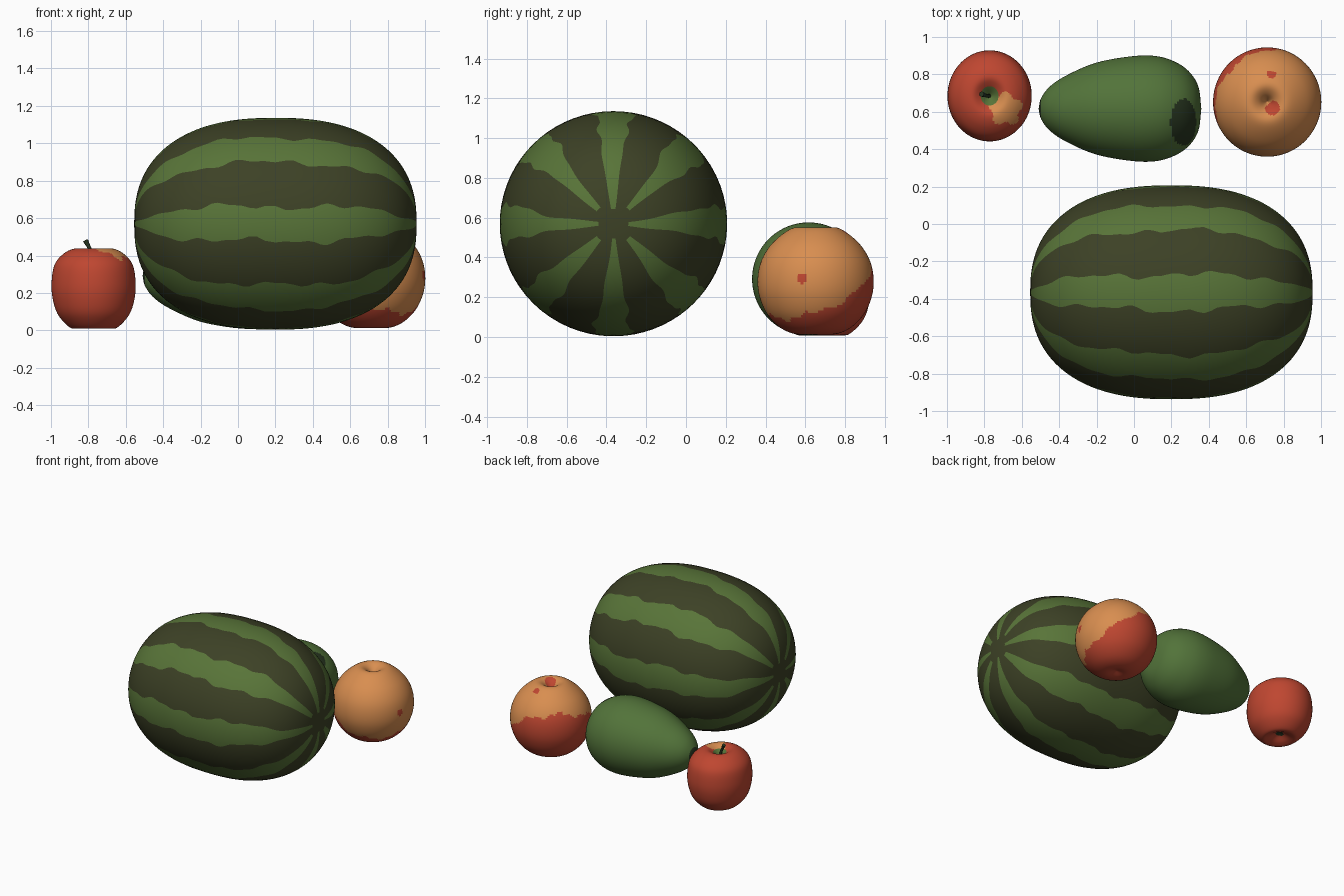
import bpy, math, random
from mathutils import Vector

if "Cube" in bpy.data.objects:
    bpy.data.objects.remove(bpy.data.objects["Cube"])

random.seed(4)
TAU = 2 * math.pi


def material(name, rgb):
    m = bpy.data.materials.new(name)
    m.diffuse_color = (*rgb, 1)
    m.use_nodes = True
    m.node_tree.nodes["Principled BSDF"].inputs["Base Color"].default_value = m.diffuse_color
    return m


DARK_RIND = material("dark rind", (0.046, 0.053, 0.019))
LIGHT_RIND = material("light rind", (0.098, 0.175, 0.040))
GREEN = material("avocado green", (0.085, 0.172, 0.042))
STEM = material("stem dark green", (0.020, 0.035, 0.014))
RED = material("fruit red", (0.520, 0.062, 0.030))
ORANGE = material("fruit orange", (0.690, 0.270, 0.080))


def smooth_profile(pts, steps=7):
    """Catmull-Rom curve through (axial, radius) points."""
    p = [Vector(q) for q in pts]
    p = [2 * p[0] - p[1]] + p + [2 * p[-1] - p[-2]]
    out = []
    for a, b, c, d in zip(p, p[1:], p[2:], p[3:]):
        for i in range(steps):
            t = i / steps
            out.append(0.5 * (2 * b + (c - a) * t + (2 * a - 5 * b + 4 * c - d) * t * t
                              + (3 * b - a - 3 * c + d) * t ** 3))
    out.append(p[-2])
    return [(v.x, max(v.y, 0)) for v in out]


def lathe(name, profile, place, angles, mats, rule):
    """Closed skin: profile ends are poles, place(axial, radius, angle) gives a point,
    rule(centre, row, column) picks the material index."""
    n = len(angles(0))
    verts = [place(*profile[0], 0)]
    for ax, r in profile[1:-1]:
        verts += [place(ax, r, a) for a in angles(ax)]
    verts.append(place(*profile[-1], 0))
    last, rows, faces, keys = len(verts) - 1, len(profile) - 2, [], []
    for j in range(n):
        k = (j + 1) % n
        faces.append((0, 1 + k, 1 + j))
        keys.append((0, j))
        for i in range(rows - 1):
            a, b = 1 + i * n, 1 + (i + 1) * n
            faces.append((a + j, a + k, b + k, b + j))
            keys.append((i + 1, j))
        a = 1 + (rows - 1) * n
        faces.append((a + j, a + k, last))
        keys.append((rows, j))
    me = bpy.data.meshes.new(name)
    me.from_pydata(verts, [], faces)
    for m in mats:
        me.materials.append(m)
    for f, (i, j) in zip(me.polygons, keys):
        f.use_smooth = True
        f.material_index = rule(f.center, i, j)
    ob = bpy.data.objects.new(name, me)
    bpy.context.collection.objects.link(ob)
    return ob


def even(n):
    ring = [TAU * j / n for j in range(n)]
    return lambda ax: ring


def along_z(cx, cy, sy=1.0):
    return lambda z, r, a: (cx + r * math.cos(a), cy + r * sy * math.sin(a), z)


def along_x(cy, cz, sz=1.0):
    return lambda x, r, a: (x, cy + r * math.cos(a), cz + r * sz * math.sin(a))


# Watermelon: blunt ellipsoid, mesh lines follow the wavy stripe edges
ROWS, LIGHT, DARK = 72, 4, 5
melon_profile = []
for i in range(ROWS + 1):
    t = math.pi * i / ROWS
    c = math.cos(t)
    melon_profile.append((0.2 - 0.755 * math.copysign(abs(c) ** (2 / 2.4), c),
                          0.572 * max(math.sin(t), 0) ** (2 / 2.4)))
melon_profile[0] = (melon_profile[0][0], 0)
melon_profile[-1] = (melon_profile[-1][0], 0)
phases = [[random.uniform(0, TAU) for _ in range(3)] for _ in range(16)]


def melon_angles(x):
    u = min(abs(x - 0.2) / 0.755, 1)
    half = 0.165 * (1 - 0.25 * u ** 6)
    edges = []
    for e in range(16):
        p = phases[e]
        wave = (0.022 * math.sin(9 * x + p[0]) + 0.018 * math.sin(23 * x + p[1])
                + 0.012 * math.sin(41 * x + p[2]))
        edges.append((e // 2) * TAU / 8 + (half if e % 2 else -half) + wave)
    edges.append(edges[0] + TAU)
    out = []
    for e in range(16):
        m = DARK if e % 2 else LIGHT
        out += [edges[e] + (edges[e + 1] - edges[e]) * q / m for q in range(m)]
    return out


def melon_rule(c, i, j):
    stripe, col = divmod(j, LIGHT + DARK)
    near_pole = min(i, ROWS - 1 - i) < 2 + (stripe % 2)
    return 1 if col < LIGHT and not near_pole else 0


lathe("watermelon", melon_profile, along_x(-0.365, 0.570, 0.99), melon_angles,
      [DARK_RIND, LIGHT_RIND], melon_rule)


# Avocado: pear profile lying along x, dark tip and dark blotch on the blunt end
def avocado_rule(c, i, j):
    blotch = ((c.x - 0.265) / 0.068) ** 2 + ((c.y - 0.545) / 0.125) ** 2 < 1 and c.z > 0.3
    return 1 if blotch or c.x < -0.497 else 0


avocado_profile = smooth_profile([(-0.51, 0), (-0.497, 0.055), (-0.45, 0.118), (-0.36, 0.178),
                                  (-0.2, 0.246), (0.0, 0.281), (0.13, 0.279), (0.23, 0.245),
                                  (0.30, 0.192), (0.345, 0.115), (0.36, 0)])
lathe("avocado", avocado_profile, along_x(0.617, 0.292), even(120),
      [GREEN, STEM], avocado_rule)


# Small red apple: orange blush beside the stem, green in the hollow
AX, AY = -0.772, 0.685


def apple_rule(c, i, j):
    dx, dy = c.x - AX, c.y - AY
    r, a = math.hypot(dx, dy), math.atan2(dy, dx)
    if c.z < 0.1:
        return 3 if r < 0.028 else 0
    if c.z > 0.33 and r < 0.05:
        return 2
    px, py = dx - 0.085, dy + 0.07
    edge = 0.083 + 0.012 * math.sin(5 * math.atan2(py, px))
    return 1 if c.z > 0.33 and math.hypot(px, py) < edge else 0


apple_profile = smooth_profile([(0.055, 0), (0.045, 0.03), (0.016, 0.08), (0.014, 0.125),
                                (0.08, 0.188), (0.16, 0.217), (0.25, 0.225), (0.35, 0.209),
                                (0.41, 0.16), (0.437, 0.10), (0.42, 0.055), (0.37, 0)])
lathe("red_apple", apple_profile, along_z(AX, AY, 1.08), even(96),
      [RED, ORANGE, LIGHT_RIND, STEM], apple_rule)

# Bent stem, thicker at the top
curve = bpy.data.curves.new("apple_stem", "CURVE")
curve.dimensions = "3D"
curve.bevel_depth = 0.012
curve.bevel_resolution = 2
curve.use_fill_caps = True
path = [(AX, AY, 0.36, 0.9), (AX - 0.012, AY, 0.42, 0.8),
        (AX - 0.03, AY + 0.005, 0.455, 0.9), (AX - 0.043, AY + 0.01, 0.48, 1.2)]
spline = curve.splines.new("POLY")
spline.points.add(len(path) - 1)
for p, (x, y, z, r) in zip(spline.points, path):
    p.co, p.radius = (x, y, z, 1), r
curve.materials.append(STEM)
bpy.context.collection.objects.link(bpy.data.objects.new("apple_stem", curve))


# Large two-tone fruit: red side faces back, left and down, with red spots
FRUIT = Vector((0.712, 0.652, 0.285))
RED_SIDE = Vector((-0.386, 0.386, -0.837))
SPOTS = [((0.745, 0.615, 0.52), 0.045), ((0.735, 0.80, 0.53), 0.025), ((0.998, 0.58, 0.295), 0.027)]


def fruit_rule(c, i, j):
    d = (c - FRUIT).normalized()
    wave = 0.05 * math.sin(7 * d.x + 5 * d.y) + 0.03 * math.sin(17 * (d.x + d.y))
    if d.dot(RED_SIDE) > 0.13 + wave:
        return 1
    return 1 if any((c - Vector(s)).length < r for s, r in SPOTS) else 0


fruit_profile = smooth_profile([(0.03, 0), (0.012, 0.08), (0.04, 0.165), (0.11, 0.238),
                                (0.20, 0.279), (0.29, 0.289), (0.38, 0.272), (0.46, 0.226),
                                (0.525, 0.155), (0.552, 0.095), (0.53, 0.045), (0.47, 0)])
lathe("two_tone_fruit", fruit_profile, along_z(FRUIT.x, FRUIT.y, 1.01), even(120),
      [ORANGE, RED], fruit_rule)

# Make all skins face outward
import bmesh
for ob in bpy.context.collection.objects:
    if ob.type == "MESH":
        bm = bmesh.new()
        bm.from_mesh(ob.data)
        bmesh.ops.recalc_face_normals(bm, faces=bm.faces)
        bm.to_mesh(ob.data)
        bm.free()
